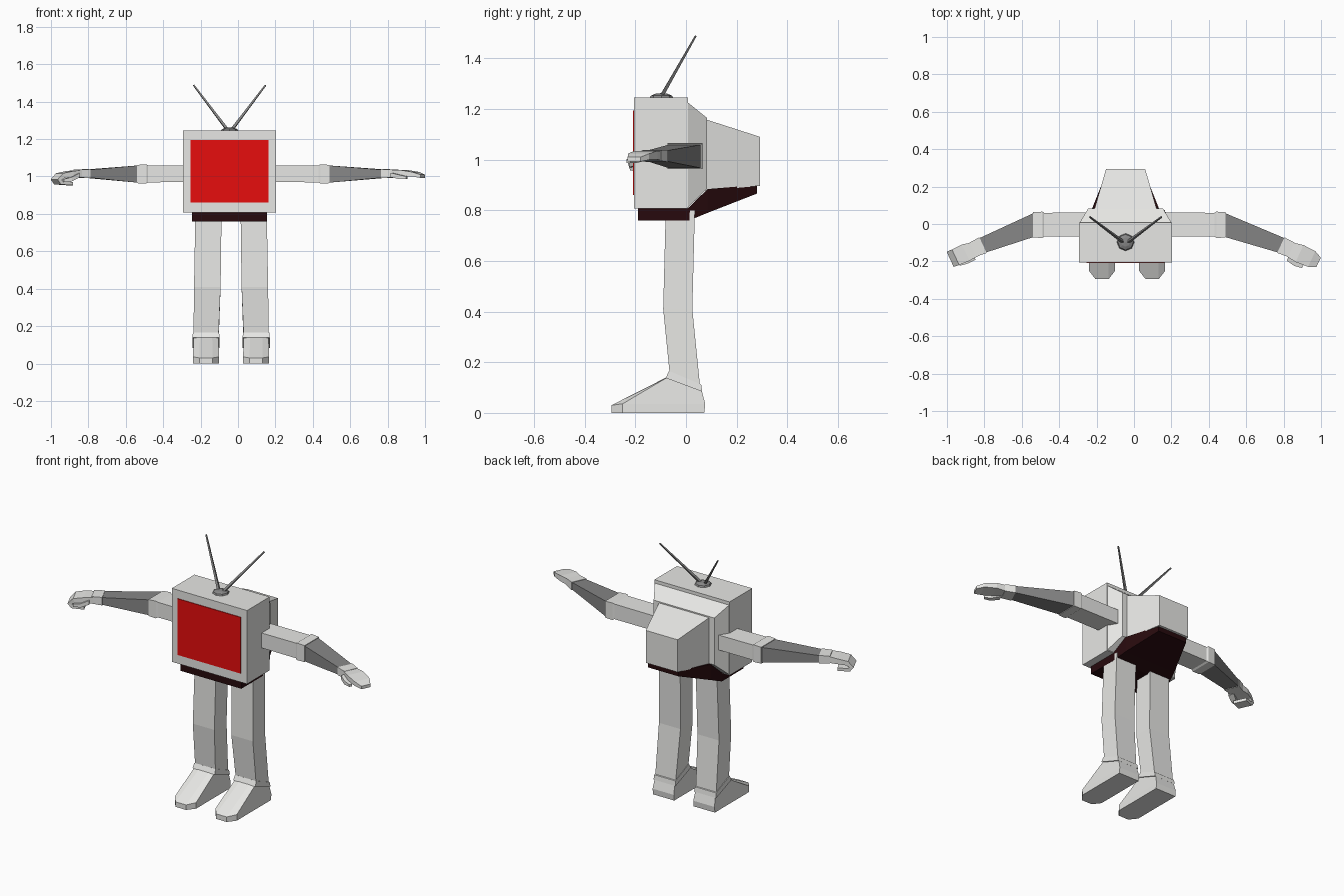
import bpy, bmesh, math
from mathutils import Vector

if "Cube" in bpy.data.objects:
    bpy.data.objects.remove(bpy.data.objects["Cube"])

CX = -0.045  # centre line of the body


def material(name, rgb):
    m = bpy.data.materials.new(name)
    m.diffuse_color = (*rgb, 1)
    m.use_nodes = True
    m.node_tree.nodes["Principled BSDF"].inputs["Base Color"].default_value = m.diffuse_color
    return m


LIGHT = material("light_grey", (0.8, 0.8, 0.78))
DARK = material("dark_grey", (0.24, 0.24, 0.24))
RED = material("screen_red", (0.8, 0.004, 0.004))
BASE = material("dark_maroon", (0.02, 0.003, 0.004))


def finish(name, bm, mat):
    bmesh.ops.recalc_face_normals(bm, faces=bm.faces)
    me = bpy.data.meshes.new(name)
    bm.to_mesh(me)
    bm.free()
    me.materials.append(mat)
    ob = bpy.data.objects.new(name, me)
    bpy.context.collection.objects.link(ob)
    return ob


def loft(name, rings, mat):
    """Skin a list of equal-length rings and cap both ends."""
    bm = bmesh.new()
    vs = [[bm.verts.new(p) for p in r] for r in rings]
    n = len(rings[0])
    for a, b in zip(vs, vs[1:]):
        for i in range(n):
            j = (i + 1) % n
            bm.faces.new((a[i], a[j], b[j], b[i]))
    bm.faces.new(vs[0])
    bm.faces.new(vs[-1])
    return finish(name, bm, mat)


def slab(y, half, z0, z1):
    """Rectangle across the body at depth y."""
    return [(CX - half, y, z0), (CX + half, y, z0), (CX + half, y, z1), (CX - half, y, z1)]


def flat(x, half, y0, y1, zf, zb):
    """Leg section: front edge at height zf, back edge at zb."""
    return [(x - half, y0, zf), (x + half, y0, zf), (x + half, y1, zb), (x - half, y1, zb)]


def limb(side, x, y, z, w, t, yaw=25, tilt=0):
    """Arm section: w = half width, t = half thickness, tilt curls it downward."""
    a, b = math.radians(yaw), math.radians(tilt)
    fwd = Vector((side * math.cos(a), -math.sin(a), 0))
    across = Vector((side * math.sin(a), math.cos(a), 0)) * w
    up = (Vector((0, 0, 1)) * math.cos(b) + fwd * math.sin(b)) * t
    c = Vector((x, y, z))
    return [c - across - up, c + across - up, c + across + up, c - across + up]


# Television body
loft("tv_case", [slab(-0.205, 0.248, 0.807, 1.245), slab(0.008, 0.248, 0.807, 1.245)], LIGHT)
loft("tv_case_taper", [slab(0.006, 0.246, 0.81, 1.227), slab(0.083, 0.2, 0.885, 1.165)], LIGHT)
loft("tv_back", [slab(0.06, 0.172, 0.875, 1.165), slab(0.293, 0.105, 0.897, 1.09)], LIGHT)
loft("screen", [slab(-0.209, 0.208, 0.86, 1.195), slab(-0.203, 0.208, 0.86, 1.195)], RED)
loft("underside", [slab(-0.19, 0.2, 0.76, 0.81), slab(0.012, 0.2, 0.76, 0.812),
                   slab(0.085, 0.178, 0.79, 0.884), slab(0.28, 0.1, 0.866, 0.9)], BASE)

# Antenna dome and rods
bm = bmesh.new()
bmesh.ops.create_uvsphere(bm, u_segments=8, v_segments=6, radius=1)
bmesh.ops.scale(bm, vec=(0.048, 0.048, 0.02), verts=bm.verts)
bmesh.ops.translate(bm, vec=(CX, -0.097, 1.243), verts=bm.verts)
finish("antenna_dome", bm, DARK)
for side, label in ((-1, "left"), (1, "right")):
    a = Vector((CX + side * 0.012, -0.097, 1.25))
    b = Vector((CX + side * 0.192, 0.038, 1.488))
    q = (b - a).to_track_quat('Z', 'Y')
    rings = [[p + q @ Vector((r * math.cos(k * math.pi / 2), r * math.sin(k * math.pi / 2), 0))
              for k in range(4)] for p, r in ((a, 0.010), (b, 0.005))]
    loft("antenna_" + label, rings, DARK)

# Arms
for side, elbow, wx, label in ((-1, -0.54, -0.812, "left"), (1, 0.49, 0.79, "right")):
    loft("upper_arm_" + label,
         [limb(side, CX + side * 0.13, -0.003, 1.014, 0.064, 0.044, 0),
          limb(side, elbow - side * 0.06, -0.004, 1.014, 0.064, 0.045, 0),
          limb(side, elbow - side * 0.05, -0.004, 1.014, 0.070, 0.051, 0),
          limb(side, elbow, -0.005, 1.013, 0.068, 0.049, 0)], LIGHT)
    loft("forearm_" + label,
         [limb(side, elbow - side * 0.005, -0.005, 1.013, 0.064, 0.046, 0),
          limb(side, wx, -0.115, 1.015, 0.042, 0.021)], DARK)
    loft("wrist_" + label,
         [limb(side, wx - side * 0.005, -0.113, 1.015, 0.046, 0.024),
          limb(side, wx + side * 0.05, -0.137, 1.016, 0.042, 0.021)], LIGHT)

# Open right hand
loft("hand_right", [limb(1, 0.83, -0.135, 1.016, 0.04, 0.019),
                    limb(1, 0.885, -0.158, 1.018, 0.05, 0.017),
                    limb(1, 0.95, -0.187, 1.012, 0.046, 0.012),
                    limb(1, 0.987, -0.205, 1.001, 0.028, 0.009)], LIGHT)
loft("thumb_right", [limb(1, 0.825, -0.178, 1.008, 0.02, 0.012),
                     limb(1, 0.865, -0.210, 0.998, 0.016, 0.011),
                     limb(1, 0.902, -0.227, 0.994, 0.009, 0.007)], LIGHT)

# Curled left hand
loft("hand_left", [limb(-1, -0.85, -0.135, 1.015, 0.04, 0.019),
                   limb(-1, -0.9, -0.153, 1.013, 0.048, 0.016),
                   limb(-1, -0.95, -0.176, 1.005, 0.046, 0.013, tilt=20),
                   limb(-1, -0.972, -0.184, 0.983, 0.044, 0.012, tilt=85),
                   limb(-1, -0.958, -0.178, 0.966, 0.043, 0.011, tilt=140),
                   limb(-1, -0.9, -0.152, 0.962, 0.04, 0.009, tilt=180)], LIGHT)
loft("thumb_left", [limb(-1, -0.855, -0.175, 1.006, 0.018, 0.012),
                    limb(-1, -0.895, -0.198, 0.985, 0.015, 0.011),
                    limb(-1, -0.935, -0.215, 0.978, 0.009, 0.008)], LIGHT)

# Legs, ankle cuffs and feet
for side, label in ((-1, "left"), (1, "right")):
    x = -0.037 + side * 0.124
    ankle = x + side * 0.010
    loft("leg_" + label, [flat(x - side * 0.003, 0.07, -0.08, 0.035, 0.8, 0.8),
                          flat(x + side * 0.003, 0.071, -0.09, 0.025, 0.41, 0.41),
                          flat(ankle, 0.067, -0.064, 0.056, 0.15, 0.10)], LIGHT)
    loft("ankle_cuff_" + label, [flat(ankle, 0.070, -0.067, 0.060, 0.166, 0.112),
                                 flat(ankle, 0.073, -0.080, 0.064, 0.138, 0.084)], LIGHT)
    # Foot: stacked outlines with a chamfered toe
    rings = []
    for heel, toe, w, zt, zb in ((0.072, -0.295, 0.070, 0, 0), (0.076, -0.295, 0.070, 0.03, 0.035),
                                 (0.063, -0.078, 0.066, 0.140, 0.085)):
        c = 0.045 if zt < 0.1 else 0.004
        zs = zt + (0.006 if zt == 0.03 else 0)
        rings.append([(ankle - w, heel, zb), (ankle - w, toe + c, zs), (ankle - w * 0.5, toe, zt),
                      (ankle + w * 0.5, toe, zt), (ankle + w, toe + c, zs), (ankle + w, heel, zb)])
    loft("foot_" + label, rings, LIGHT)
